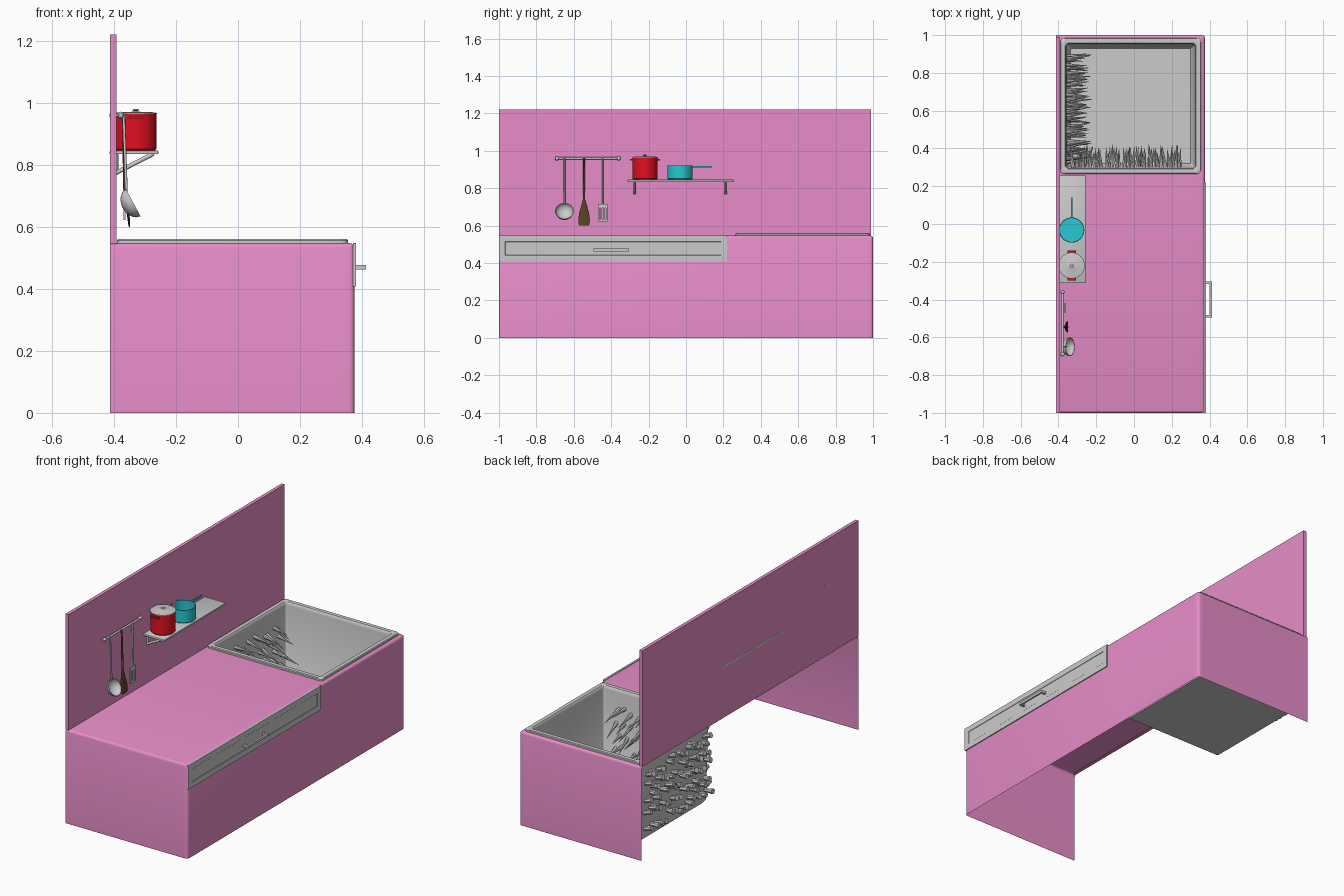
import bpy, bmesh, math, random
from math import sin, cos, pi
from mathutils import Vector, Matrix

if "Cube" in bpy.data.objects:
    bpy.data.objects.remove(bpy.data.objects["Cube"])

random.seed(4)


def mat(name, rgb):
    m = bpy.data.materials.new(name)
    m.diffuse_color = (*rgb, 1)
    m.use_nodes = True
    m.node_tree.nodes["Principled BSDF"].inputs["Base Color"].default_value = m.diffuse_color
    return m


PINK = mat("pink", (0.80, 0.27, 0.58))
RED = mat("red", (0.75, 0.005, 0.015))
CYAN = mat("cyan", (0.02, 0.58, 0.64))
BROWN = mat("brown", (0.10, 0.055, 0.02))


def finish(name, bm, m=None, smooth=True):
    me = bpy.data.meshes.new(name)
    bm.to_mesh(me)
    bm.free()
    ob = bpy.data.objects.new(name, me)
    bpy.context.collection.objects.link(ob)
    if m:
        me.materials.append(m)
    if smooth:
        bpy.ops.object.select_all(action='DESELECT')
        ob.select_set(True)
        bpy.context.view_layer.objects.active = ob
        bpy.ops.object.shade_smooth_by_angle(angle=math.radians(40))
    return ob


def add_box(bm, lo, hi):
    lo, hi = Vector(lo), Vector(hi)
    mx = Matrix.Translation((lo + hi) / 2) @ Matrix.Diagonal((*(hi - lo), 1))
    return bmesh.ops.create_cube(bm, size=1, matrix=mx)['verts']


def box(name, lo, hi, m=None, bevel=0):
    bm = bmesh.new()
    add_box(bm, lo, hi)
    if bevel:
        bmesh.ops.bevel(bm, geom=bm.edges[:], offset=bevel, segments=2, profile=0.5, affect='EDGES')
    return finish(name, bm, m)


def add_rod(bm, a, b, r1, r2=None, seg=12):
    a, b = Vector(a), Vector(b)
    d = b - a
    mx = Matrix.Translation((a + b) / 2) @ d.to_track_quat('Z', 'Y').to_matrix().to_4x4()
    bmesh.ops.create_cone(bm, cap_ends=True, segments=seg, radius1=r1,
                          radius2=r1 if r2 is None else r2, depth=d.length, matrix=mx)


def loft(bm, rings, cap_first=False, cap_last=False):
    vs = [[bm.verts.new(p) for p in r] for r in rings]
    n = len(vs[0])
    for r0, r1 in zip(vs, vs[1:]):
        for i in range(n):
            bm.faces.new((r0[i], r0[(i + 1) % n], r1[(i + 1) % n], r1[i]))
    if cap_first:
        bm.faces.new(vs[0][::-1])
    if cap_last:
        bm.faces.new(vs[-1])


def lathe(bm, profile, mx, seg=32, cap_first=False, cap_last=False):
    loft(bm, [[mx @ Vector((r * cos(2 * pi * i / seg), r * sin(2 * pi * i / seg), z))
               for i in range(seg)] for r, z in profile], cap_first, cap_last)


def rounded_rect(x0, x1, y0, y1, r, z, seg=5):
    pts = []
    for k, (cx, cy) in enumerate(((x1 - r, y1 - r), (x0 + r, y1 - r), (x0 + r, y0 + r), (x1 - r, y0 + r))):
        for i in range(seg + 1):
            a = (k + i / seg) * pi / 2
            pts.append((cx + r * cos(a), cy + r * sin(a), z))
    return pts


# counter shell: open at the back and bottom, hole in the top for the basin
bm = bmesh.new()
add_box(bm, (-0.412, -1, 0), (0.375, 1, 0.547))
bm.normal_update()
bmesh.ops.delete(bm, geom=[f for f in bm.faces if f.normal.z < -.9 or f.normal.x < -.9], context='FACES')
bmesh.ops.bevel(bm, geom=[e for e in bm.edges if len(e.link_faces) == 2], offset=0.014,
                segments=3, profile=0.5, affect='EDGES')
for co, no in (((-.375, 0, 0), (1, 0, 0)), ((.34, 0, 0), (1, 0, 0)),
               ((0, .282, 0), (0, 1, 0)), ((0, .965, 0), (0, 1, 0))):
    bmesh.ops.bisect_plane(bm, geom=bm.verts[:] + bm.edges[:] + bm.faces[:], plane_co=co, plane_no=no)
hole = []
for f in bm.faces:
    c = f.calc_center_median()
    if c.z > .54 and -.375 < c.x < .34 and .282 < c.y < .965:
        hole.append(f)
bmesh.ops.delete(bm, geom=hole, context='FACES')
finish("counter", bm, PINK)

# wall panel behind the counter
box("back_panel", (-0.412, -1, 0.545), (-0.392, 0.99, 1.22), PINK)

# basin: rolled rim and deep tub
bm = bmesh.new()
rings = []
for o, z in ((0, .545), (0, .556), (.004, .56), (.026, .56), (.03, .556), (.032, .54), (.042, .08), (.055, .06)):
    rings.append(rounded_rect(-.39 + o, .355 - o, .265 + o, .985 - o, max(.022 - o * .3, .006), z))
loft(bm, rings, cap_last=True)
finish("basin", bm)

# spikes through the back and side walls of the basin
bm = bmesh.new()
for row in range(5):
    z = .15 + row * .078
    for i in range(13):
        t = i / 12
        def j(s):
            return random.uniform(-s, s)
        y, x = .335 + t * .54 + j(.014), -.32 + t * .55 + j(.014)
        h = z + j(.02)
        a = Vector((-.398 + j(.008), y, h))
        add_rod(bm, a, a + Vector((.15 + j(.02), j(.025), -.04 + j(.03))), .016, .001, 8)
        h = z + j(.02)
        b = Vector((x, .252 + j(.012), h))
        add_rod(bm, b, b + Vector((j(.025), .145 + j(.02), -.04 + j(.03))), .016, .001, 8)
finish("basin_spikes", bm)

# drawer front with a shallow inset field, and its bar handle
bm = bmesh.new()
add_box(bm, (.37, -1, .408), (.381, .22, .547))
bm.normal_update()
face = [f for f in bm.faces if f.normal.x > .9]
bmesh.ops.inset_region(bm, faces=face, thickness=.045)
bmesh.ops.inset_region(bm, faces=face, thickness=.003, depth=-.002)
finish("drawer_front", bm, None, False)
bm = bmesh.new()
add_box(bm, (.401, -.495, .463), (.412, -.305, .477))
for y in (-.495, -.317):
    add_box(bm, (.378, y, .463), (.405, y + .012, .477))
finish("drawer_handle", bm, None, False)

# shelf with diagonal brackets
box("shelf", (-.4135, -.312, .834), (-.257, .257, .846), None, .003)
bm = bmesh.new()
for y in (-.275, .213):
    add_rod(bm, (-.395, y, .773), (-.272, y, .836), .007)
    add_rod(bm, (-.392, y, .768), (-.392, y, .836), .006)
finish("shelf_brackets", bm)

# stock pot with side handles and lid
PX, PY = -.33, -.22
at = Matrix.Translation((PX, PY, 0))
bm = bmesh.new()
lathe(bm, [(.062, .846), (.067, .851), (.067, .964), (.063, .964), (.063, .852)], at, 32, True, True)
for s in (-1, 1):
    y0, y1 = sorted((PY + s * .06, PY + s * .08))
    add_box(bm, (PX - .022, y0, .948), (PX + .022, y1, .956))
finish("stock_pot", bm, RED)
bm = bmesh.new()
lathe(bm, [(.069, .963), (.069, .967), (.05, .970), (.010, .971), (.006, .973), (.011, .977), (.008, .98)],
      at, 32, True, True)
finish("stock_pot_lid", bm)

# open saucepan with long handle
bm = bmesh.new()
lathe(bm, [(.062, .846), (.067, .851), (.067, .923), (.063, .923), (.063, .853)],
      Matrix.Translation((-.33, -.032, 0)), 32, True, True)
add_box(bm, (-.334, .032, .912), (-.326, .14, .92))
finish("saucepan", bm, CYAN)

# hanging rail with end knobs and wall mounts
bm = bmesh.new()
add_rod(bm, (-.378, -.70, .96), (-.378, -.35, .96), .006)
for y in (-.69, -.36):
    add_rod(bm, (-.4135, y, .96), (-.378, y, .96), .006)
    bmesh.ops.create_uvsphere(bm, u_segments=12, v_segments=8, radius=.011,
                              matrix=Matrix.Translation((-.378, y, .96)))
finish("utensil_rail", bm)

# ladle: stem and tilted half-sphere bowl
bm = bmesh.new()
add_rod(bm, (-.369, -.65, .963), (-.360, -.65, .715), .0045)
tilt = Vector((.88, 0, .47)).to_track_quat('Z', 'Y').to_matrix().to_4x4()
prof = [(.05 * sin(a), -.038 * cos(a)) for a in (.02, .3, .6, .9, 1.2, pi / 2)]
prof += [(r * .94, z * .92) for r, z in prof[::-1]]
lathe(bm, prof, Matrix.Translation((-.338, -.65, .678)) @ tilt, 24, True, True)
finish("ladle", bm)

# wooden spatula: lofted flat blade on a round handle
bm = bmesh.new()
rings = []
for z, w, d, x in ((.963, .005, .005, -.369), (.74, .006, .006, -.363), (.715, .012, .006, -.362),
                   (.67, .026, .005, -.358), (.63, .031, .004, -.353), (.608, .029, .003, -.351),
                   (.60, .022, .002, -.35)):
    rings.append([(x + d * sin(2 * pi * i / 12), -.545 + w * cos(2 * pi * i / 12), z) for i in range(12)])
loft(bm, rings, True, True)
finish("spatula", bm, BROWN)

# slotted turner: stem, two crossbars and four bars
bm = bmesh.new()
TY = -.445
add_rod(bm, (-.369, TY, .963), (-.366, TY, .715), .0045)
add_box(bm, (-.369, TY - .026, .695), (-.363, TY + .026, .715))
add_box(bm, (-.369, TY - .026, .622), (-.363, TY + .026, .634))
for k in range(4):
    y = TY - .026 + k * .0147
    add_box(bm, (-.369, y, .625), (-.363, y + .008, .70))
finish("slotted_turner", bm, None, False)
